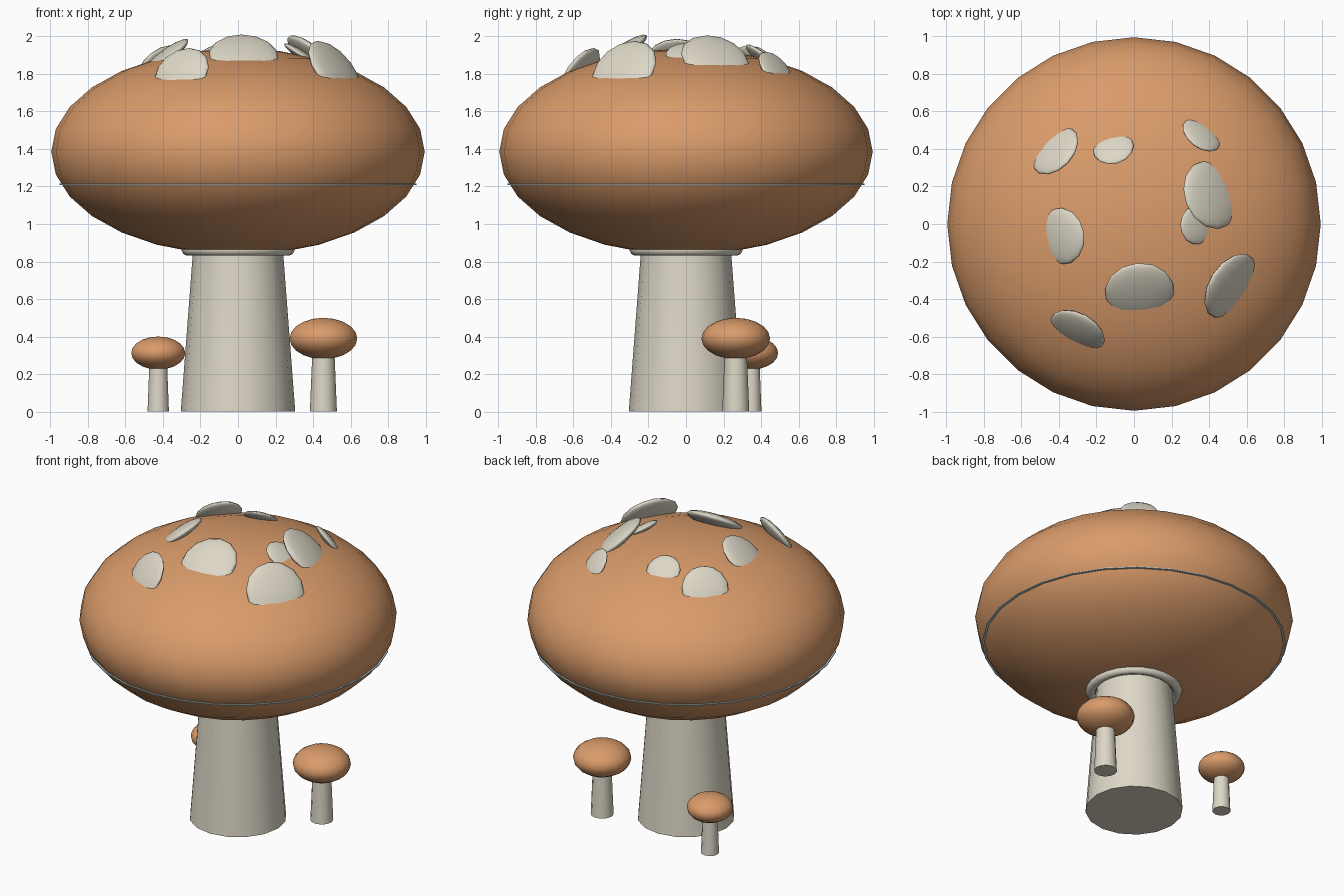
import bpy
import math
from mathutils import Vector

if "Cube" in bpy.data.objects:
    bpy.data.objects.remove(bpy.data.objects["Cube"])


def material(name, rgb):
    m = bpy.data.materials.new(name)
    m.diffuse_color = (*rgb, 1)
    m.use_nodes = True
    m.node_tree.nodes["Principled BSDF"].inputs["Base Color"].default_value = m.diffuse_color
    return m


ORANGE = material("warm orange", (0.70, 0.33, 0.145))
CREAM = material("cream", (0.72, 0.68, 0.57))
PALE = material("pale blue grey", (0.50, 0.64, 0.66))


def finish(name, mat, angle=50):
    ob = bpy.context.object
    ob.name = name
    ob.data.materials.append(mat)
    bpy.ops.object.shade_smooth_by_angle(angle=math.radians(angle))
    return ob


def ellipsoid(name, mat, loc, scale, segs, rings, rot=(0, 0, 0)):
    bpy.ops.mesh.primitive_uv_sphere_add(segments=segs, ring_count=rings,
                                         location=loc, rotation=rot)
    bpy.context.object.scale = scale
    return finish(name, mat, 80)


def stem(name, x, y, r_bottom, r_top, height, sides):
    bpy.ops.mesh.primitive_cone_add(vertices=sides, radius1=r_bottom, radius2=r_top,
                                    depth=height, location=(x, y, height / 2))
    return finish(name, CREAM)


# Large mushroom: stem, collar, cap and thin rim line
CAP_Z, CAP_R, CAP_H = 1.385, 0.995, 0.55
stem("main_stem", 0, 0, 0.305, 0.235, 0.92, 16)

bpy.ops.mesh.primitive_torus_add(major_segments=24, minor_segments=8,
                                 major_radius=0.27, minor_radius=0.032,
                                 location=(0, 0, 0.863))
finish("stem_collar", CREAM)

ellipsoid("main_cap", ORANGE, (0, 0, CAP_Z), (CAP_R, CAP_R, CAP_H), 28, 14)

bpy.ops.mesh.primitive_cylinder_add(vertices=28, radius=0.951, depth=0.006,
                                    location=(0, 0, 1.212))
finish("cap_rim_line", PALE)

# Round flattened spots sitting on the cap, each facing away from its centre
SPOTS = [(-0.42, 0.39, 0.15), (-0.11, 0.405, 0.11), (0.36, 0.475, 0.115),
         (0.41, 0.155, 0.187), (0.335, -0.005, 0.105), (-0.385, -0.065, 0.152),
         (0.03, -0.36, 0.186), (0.515, -0.33, 0.192), (-0.30, -0.565, 0.157)]
for i, (x, y, r) in enumerate(SPOTS):
    h = CAP_H * math.sqrt(1 - (x * x + y * y) / CAP_R ** 2)
    rot = Vector((x, y, h)).to_track_quat('Z', 'Y').to_euler()
    ellipsoid(f"cap_spot_{i + 1}", CREAM, (x, y, CAP_Z + h), (r, r, 0.22 * r), 14, 8, rot)

# Two small mushrooms: x, y, cap radius, cap centre height, cap half height, stem radii
SMALL = [("right", 0.455, 0.265, 0.183, 0.39, 0.11, 0.072, 0.056),
         ("left", -0.425, 0.345, 0.146, 0.3125, 0.088, 0.057, 0.045)]
for side, x, y, r, z, h, r1, r2 in SMALL:
    stem(f"{side}_small_stem", x, y, r1, r2, z, 12)
    ellipsoid(f"{side}_small_cap", ORANGE, (x, y, z), (r, r, h), 18, 10)
